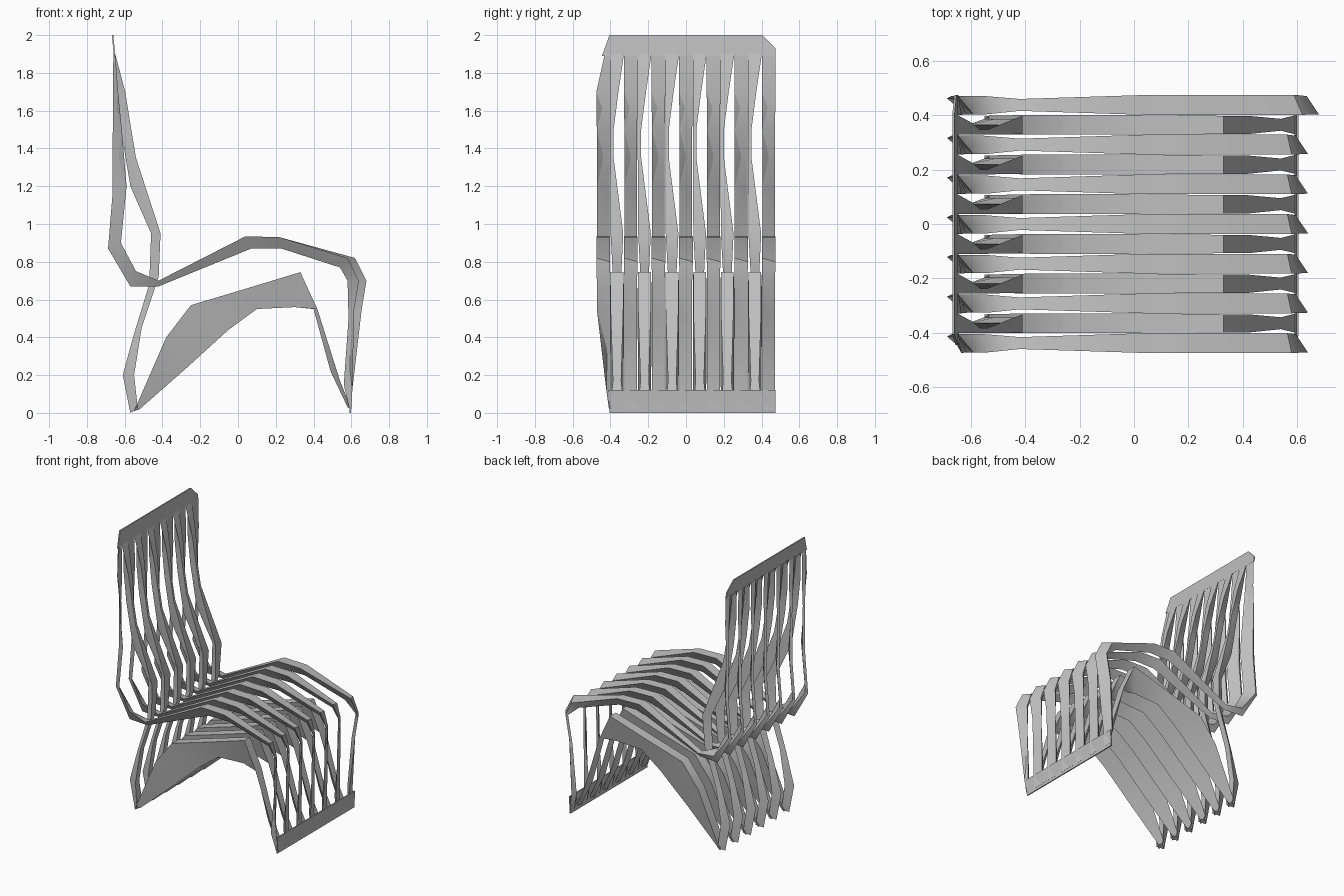
import bpy
import bmesh
from math import radians

default_cube = bpy.data.objects.get("Cube")
if default_cube:
    bpy.data.objects.remove(default_cube, do_unlink=True)

PITCH = 0.073       # width of one slat
HALF = 0.475        # half width of the chair

grey = bpy.data.materials.new("neutral grey")
grey.use_nodes = True
grey.diffuse_color = (0.52, 0.52, 0.52, 1)
shader = grey.node_tree.nodes["Principled BSDF"]
shader.inputs["Base Color"].default_value = grey.diffuse_color
shader.inputs["Roughness"].default_value = 0.8


def finish(name, bm):
    """Turn a bmesh into a shaded object with the shared material."""
    bmesh.ops.recalc_face_normals(bm, faces=bm.faces)
    mesh = bpy.data.meshes.new(name)
    bm.to_mesh(mesh)
    bm.free()
    mesh.materials.append(grey)
    part = bpy.data.objects.new(name, mesh)
    bpy.context.collection.objects.link(part)
    bpy.ops.object.select_all(action='DESELECT')
    part.select_set(True)
    bpy.context.view_layer.objects.active = part
    bpy.ops.object.shade_smooth_by_angle(angle=radians(45))


def trim(y, z):
    """Slope the right-hand edge inward near the top and the floor."""
    inset = 0.0
    if z > 1.72:
        inset = 0.07 * (z - 1.72) / 0.28
    elif z < 0.5:
        inset = 0.07 * (0.5 - z) / 0.5
    return max(y, inset - HALF)


def slat(name, centre, stations):
    """Loft a folded slat: a flat face on one path, a ridge on the other.

    The lean of a station twists the flat face: its left edge moves toward
    the ridge while the ridge slides to the left edge.
    """
    bm = bmesh.new()
    rings = []
    for (xa, za), (xb, zb), (low, high), lean in stations:
        y_low, y_high = centre + low * PITCH, centre + high * PITCH
        y_ridge = y_low + (y_high - y_low) * (1 + lean) / 2
        x_left, z_left = xa + (xb - xa) * lean, za + (zb - za) * lean
        ring = [(xa, trim(y_low, za), za),
                (x_left, trim(y_high, z_left), z_left),
                (xb, trim(y_ridge, zb), zb)]
        rings.append([bm.verts.new(p) for p in ring])
    for first, second in zip(rings, rings[1:]):
        for i in range(3):
            j = (i + 1) % 3
            bm.faces.new((first[i], first[j], second[j], second[i]))
    bm.faces.new(rings[0])
    bm.faces.new(rings[-1][::-1])
    finish(name, bm)


def rail(name, outline, x_at, thickness):
    """Thin plate from a (y, z) outline, leaning along x_at(z)."""
    bm = bmesh.new()
    front = [bm.verts.new((x_at(z), y, z)) for y, z in outline]
    face = bm.faces.new(front)
    new = bmesh.ops.extrude_face_region(bm, geom=[face])
    moved = [v for v in new["geom"] if isinstance(v, bmesh.types.BMVert)]
    bmesh.ops.translate(bm, verts=moved, vec=(-thickness, 0, 0))
    finish(name, bm)


FULL = (-0.5, 0.5)
BROAD = (-0.47, 0.45)
SLIM = (-0.3, 0.3)
EDGE_ON = (-0.5, -0.25)
FLAT, HALF_TURN, TURNED = 0.0, 0.4, 0.75


def seat_run(knee):
    """Backrest, seat and front leg: flat path, ridge path, width, lean."""
    return [
        ((-.65, 1.9), (-.66, 1.9), FULL, FLAT),
        ((-.635, 1.7), (-.662, 1.7), FULL, HALF_TURN),
        ((-.615, 1.5), (-.663, 1.5), BROAD, TURNED),
        ((-.59, 1.2), (-.665, 1.15), BROAD, TURNED),
        ((-.62, .9), (-.688, .87), BROAD, TURNED),
        ((-.54, .75), (-.57, .67), BROAD, HALF_TURN),
        ((-.42, .7), (-.42, .67), SLIM, FLAT),
        ((.04, .935), (.07, .87), FULL, FLAT),
        ((.22, .93), (.23, .87), FULL, FLAT),
        ((knee - .06, .82), (.54, .77), FULL, HALF_TURN),
        ((knee, .7), (knee - .06, .7), BROAD, TURNED),
        ((knee - .025, .55), (.585, .5), BROAD, TURNED),
        ((.605, .12), (.56, .15), BROAD, HALF_TURN),
        ((.6, .02), (.59, .02), FULL, FLAT),
    ]


# Lumbar bulge and back leg
back_run = [
    ((-.65, 1.9), (-.66, 1.9), FULL, FLAT),
    ((-.597, 1.7), (-.65, 1.7), (-0.5, 0.1), FLAT),
    ((-.565, 1.5), (-.62, 1.5), EDGE_ON, FLAT),
    ((-.54, 1.35), (-.57, 1.2), EDGE_ON, FLAT),
    ((-.41, .95), (-.46, .95), BROAD, FLAT),
    ((-.42, .72), (-.47, .68), SLIM, FLAT),
    ((-.51, .45), (-.55, .42), SLIM, FLAT),
    ((-.55, .2), (-.61, .2), SLIM, FLAT),
    ((-.53, .02), (-.57, 0), BROAD, FLAT),
]

# Deep arched brace below the seat, from back foot to front foot
arch_run = [
    ((-.55, .01), (-.52, .02), BROAD, FLAT),
    ((-.38, .4), (-.27, .24), FULL, FLAT),
    ((-.25, .57), (-.05, .44), FULL, FLAT),
    ((.05, .66), (.1, .55), FULL, FLAT),
    ((.33, .745), (.3, .56), BROAD, FLAT),
    ((.42, .55), (.4, .55), BROAD, FLAT),
    ((.54, .17), (.49, .22), SLIM, FLAT),
    ((.6, .02), (.58, .03), FULL, FLAT),
]

# Slats alternate across the width; the last one has the fullest knee
for index in range(13):
    y = (index - 6) * PITCH
    if index % 2 == 0:
        slat(f"seat_slat_{index // 2}", y,
             seat_run(.68 if index == 12 else .64))
    else:
        slat(f"back_leg_slat_{index // 2}", y, back_run)
        slat(f"arch_slat_{index // 2}", y, arch_run)

# Solid rails that join the slats at the head and at the front foot
rail("top_rail",
     [(-.405, 2), (.405, 2), (HALF, 1.93), (HALF, 1.89), (-.445, 1.89)],
     lambda z: -.66 + (2 - z) * 0.1, 0.008)
rail("front_foot_rail",
     [(-.41, .12), (HALF, .12), (HALF, 0), (-.405, 0)],
     lambda z: .598 + z * 0.06, 0.008)
